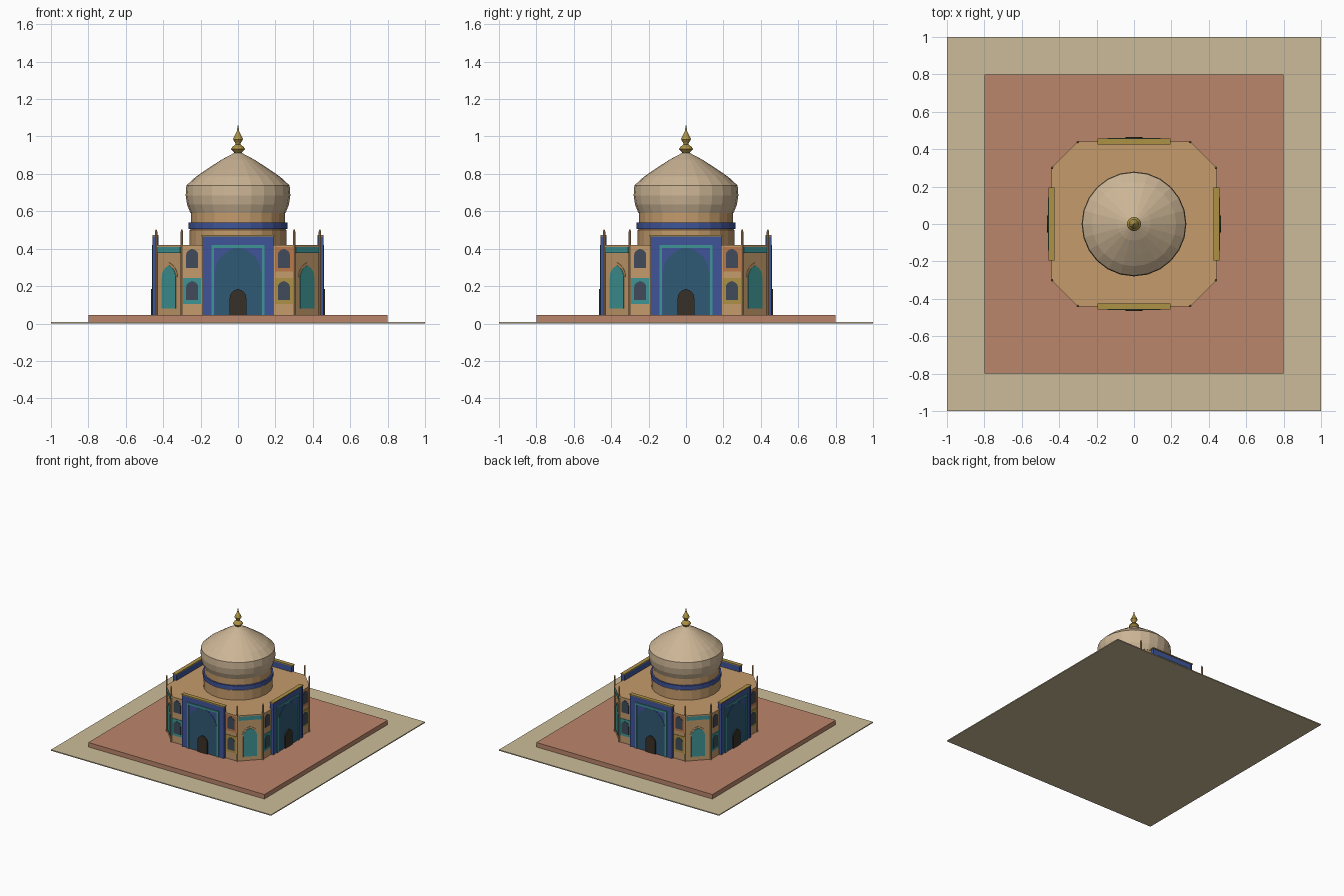
import bpy, bmesh
from math import pi, sin, cos, radians
from mathutils import Matrix

if "Cube" in bpy.data.objects:
    bpy.data.objects.remove(bpy.data.objects["Cube"])


def material(name, r, g, b):
    m = bpy.data.materials.new(name)
    m.diffuse_color = (r, g, b, 1)
    m.use_nodes = True
    m.node_tree.nodes["Principled BSDF"].inputs["Base Color"].default_value = m.diffuse_color
    return m


SAND = material("sand", .60, .50, .32)
BRICK = material("brick", .50, .24, .15)
TAN = material("tan", .55, .33, .15)
STONE = material("stone", .60, .46, .30)
BLUE = material("blue", .05, .09, .32)
TEAL = material("teal", .05, .30, .30)
NIGHT = material("deep_teal", .03, .10, .18)
DARK = material("dark_wood", .04, .03, .02)
GLASS = material("window_dark", .05, .07, .10)
GOLD = material("gold", .42, .29, .06)
RUST = material("rust", .50, .19, .07)


def finish(name, bm, mat):
    bmesh.ops.recalc_face_normals(bm, faces=bm.faces)
    me = bpy.data.meshes.new(name)
    bm.to_mesh(me)
    bm.free()
    me.materials.append(mat)
    ob = bpy.data.objects.new(name, me)
    bpy.context.collection.objects.link(ob)
    return ob


def extrude(bm, pts, offset):
    face = bm.faces.new([bm.verts.new(p) for p in pts])
    new = bmesh.ops.extrude_face_region(bm, geom=[face])["geom"]
    bmesh.ops.translate(bm, vec=offset, verts=[v for v in new if isinstance(v, bmesh.types.BMVert)])


def prism(name, outline, z0, z1, mat):
    bm = bmesh.new()
    extrude(bm, [(x, y, z0) for x, y in outline], (0, 0, z1 - z0))
    return finish(name, bm, mat)


def panel(name, outline, d0, d1, angle, mat):
    """Extrude a (u, z) outline on the wall facing -y, then turn it about z."""
    bm = bmesh.new()
    extrude(bm, [(u, -d0, z) for u, z in outline], (0, d0 - d1, 0))
    bm.transform(Matrix.Rotation(radians(angle), 4, 'Z'))
    return finish(name, bm, mat)


def lathe(name, profile, mat, n=24, at=(0, 0)):
    bm = bmesh.new()
    rings = [[bm.verts.new((at[0] + r * sin(2 * pi * i / n), at[1] + r * cos(2 * pi * i / n), z))
              for i in range(n)] for r, z in profile]
    for a, b in zip(rings, rings[1:]):
        for i in range(n):
            j = (i + 1) % n
            bm.faces.new((a[i], a[j], b[j], b[i]))
    bm.faces.new(rings[0])
    bm.faces.new(rings[-1])
    return finish(name, bm, mat)


def rect(u, w, z0, z1):
    return [(u - w / 2, z0), (u + w / 2, z0), (u + w / 2, z1), (u - w / 2, z1)]


def arch(u, w, z0, spring, top):
    h, rise = w / 2, top - spring
    side = [(1, 0), (.93, .35), (.72, .64), (.38, .86)]
    right = [(u + h * a, spring + rise * b) for a, b in side]
    left = [(u - h * a, spring + rise * b) for a, b in reversed(side)]
    return [(u - h, z0), (u + h, z0)] + right + [(u, top)] + left


def octagon(h, c):
    return [(-c, -h), (c, -h), (h, -c), (h, c), (c, h), (-c, h), (-h, c), (-h, -c)]


def square(h):
    return [(-h, -h), (h, -h), (h, h), (-h, h)]


# Ground, terrace and main block
prism("ground_slab", square(1.0), 0, .008, SAND)
prism("terrace", square(.8), 0, .045, BRICK)
prism("main_block", octagon(.435, .298), .045, .412, TAN)
prism("roof_cornice", octagon(.441, .302), .410, .42, TAN)

# Four identical portal sides
for k in range(4):
    a = 90 * k
    panel("portal", rect(0, .38, .045, .466), .425, .452, a, BLUE)
    panel("portal_cap", rect(0, .39, .466, .474), .425, .458, a, GOLD)
    panel("portal_niche", arch(0, .25, .045, .27, .41), .45, .455, a, NIGHT)
    for s in (-1, 1):
        panel("portal_frame_side", rect(.135 * s, .016, .045, .42), .45, .460, a, TEAL)
        panel("portal_edge", rect(.184 * s, .012, .045, .466), .45, .456, a, BLUE)
    panel("portal_frame_top", rect(0, .254, .404, .42), .45, .460, a, TEAL)
    panel("portal_door", arch(0, .09, .045, .135, .185), .45, .464, a, DARK)

    # Two storeys of windows on both sides of the portal
    for s in (-1, 1):
        u = .245 * s
        lower = TEAL if s < 0 else GOLD
        upper = TAN if s < 0 else RUST
        for z, mat in ((.105, lower), (.277, upper)):
            panel("window_surround", rect(u, .096, z, z + .138), .43, .439, a, mat)
            panel("window_opening", arch(u, .064, z + .02, z + .09, z + .122), .43, .442, a, GLASS)
        # Slim corner shafts
        c, t = (.300 * s, -.438), radians(a)
        spot = (c[0] * cos(t) - c[1] * sin(t), c[0] * sin(t) + c[1] * cos(t))
        lathe("corner_shaft", [(.007, .045), (.007, .49), (.003, .503)], TAN, 8, spot)

    # Chamfered corner wall
    d = .733 / 2 ** .5
    panel("corner_surround", arch(0, .125, .07, .245, .325), d - .01, d + .003, a + 45, TAN)
    panel("corner_niche", arch(0, .105, .08, .245, .31), d - .01, d + .006, a + 45, TEAL)
    panel("corner_frieze", rect(0, .175, .378, .411), d - .01, d + .006, a + 45, TEAL)

# Drum with blue band
lathe("drum", [(.258, .41), (.258, .50), (.252, .505), (.252, .597)], TAN)
lathe("drum_band", [(.264, .505), (.264, .54)], BLUE)

# Swelling dome
lathe("dome", [(.255, .592), (.272, .635), (.280, .685), (.276, .738), (.225, .785),
               (.163, .827), (.088, .876), (.02, .912)], STONE)

# Finial
lathe("finial", [(.014, .905), (.022, .915), (.038, .932), (.030, .945), (.012, .958), (.016, .968),
                 (.027, .985), (.018, 1.005), (.007, 1.025), (.001, 1.06)], GOLD, 12)
